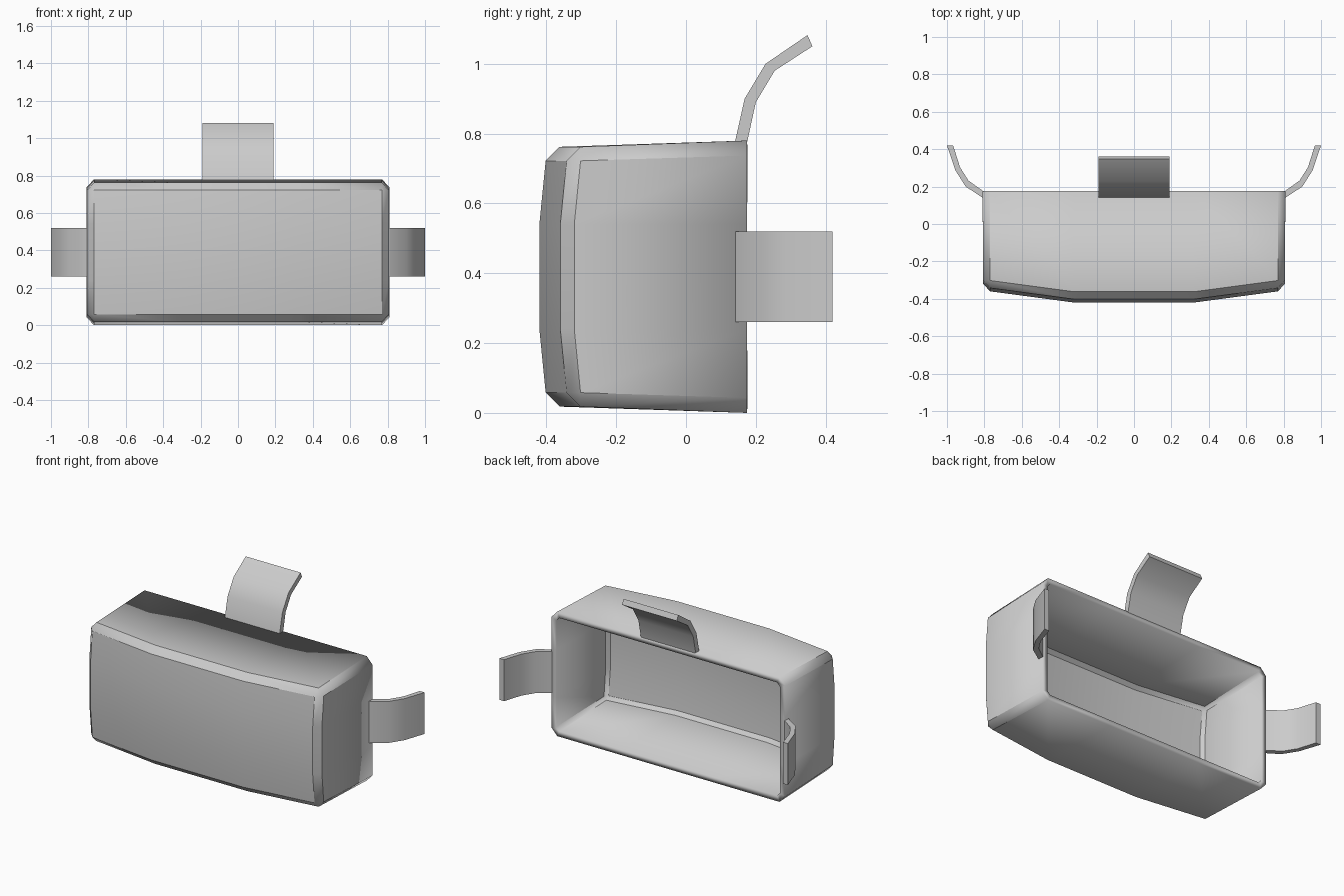
import bpy, bmesh
from math import radians

if "Cube" in bpy.data.objects:
    bpy.data.objects.remove(bpy.data.objects["Cube"])


def finish(name, bm):
    mesh = bpy.data.meshes.new(name)
    bm.to_mesh(mesh)
    bm.free()
    obj = bpy.data.objects.new(name, mesh)
    bpy.context.collection.objects.link(obj)
    return obj


def smooth(obj):
    bpy.ops.object.select_all(action='DESELECT')
    obj.select_set(True)
    bpy.context.view_layer.objects.active = obj
    bpy.ops.object.shade_smooth_by_angle(angle=radians(35))


# Visor shell: domed front grid, chamfer ring, open back, solid walls
def visor_shell():
    bm = bmesh.new()
    xs = [-0.77, -0.32, 0.32, 0.77]
    zs = [0.058, 0.24, 0.54, 0.722]
    zb = [0.043, 0.24, 0.54, 0.737]

    def front_y(i, j):
        return -0.42 + 0.06 * (i in (0, 3)) + 0.018 * (j in (0, 3))

    grid = [[bm.verts.new((xs[i], front_y(i, j), zs[j])) for j in range(4)]
            for i in range(4)]
    for i in range(3):
        for j in range(3):
            bm.faces.new((grid[i][j], grid[i + 1][j],
                          grid[i + 1][j + 1], grid[i][j + 1]))

    # perimeter walk: grid column, row and the side each point belongs to
    walk = [(i, 0, 'bottom') for i in range(4)]
    walk += [(3, j, 'right') for j in range(4)]
    walk += [(i, 3, 'top') for i in (3, 2, 1, 0)]
    walk += [(0, j, 'left') for j in (3, 2, 1, 0)]
    inner, ring, rim = [], [], []
    for i, j, side in walk:
        y = front_y(i, j) + 0.04
        if side in ('bottom', 'top'):
            a = (xs[i], y, 0.018 if side == 'bottom' else 0.762)
            b = (xs[i], 0.175, 0.0 if side == 'bottom' else 0.78)
        else:
            s = 1 if side == 'right' else -1
            a = (s * 0.806, y, zs[j])
            b = (s * 0.81, 0.175, zb[j])
        inner.append(grid[i][j])
        ring.append(bm.verts.new(a))
        rim.append(bm.verts.new(b))
    for k in range(16):
        n = (k + 1) % 16
        chamfer = [inner[k], inner[n], ring[n], ring[k]]
        if inner[k] == inner[n]:
            chamfer.pop(1)
        bm.faces.new(chamfer)
        bm.faces.new((ring[k], ring[n], rim[n], rim[k]))
    back = bm.faces.new(rim)
    bmesh.ops.recalc_face_normals(bm, faces=bm.faces[:])
    bmesh.ops.delete(bm, geom=[back], context='FACES_ONLY')
    obj = finish("visor_shell", bm)
    mod = obj.modifiers.new("walls", 'SOLIDIFY')
    mod.thickness = 0.035
    mod.offset = -1
    mod.use_even_offset = True
    smooth(obj)


# Strap stub: curved band from two edge profiles swept between lo and hi
def strap(name, outer, inner, lo, hi, place):
    bm = bmesh.new()
    a, b = [[[bm.verts.new(place(u, v, w)) for u, v in side]
             for side in (outer, inner)] for w in (lo, hi)]
    n = len(outer)
    for k in range(n - 1):
        for s in (a, b):
            bm.faces.new((s[0][k], s[0][k + 1], s[1][k + 1], s[1][k]))
        for e in (0, 1):
            bm.faces.new((a[e][k], a[e][k + 1], b[e][k + 1], b[e][k]))
    for k in (0, n - 1):
        bm.faces.new((a[0][k], a[1][k], b[1][k], b[0][k]))
    bmesh.ops.recalc_face_normals(bm, faces=bm.faces[:])
    smooth(finish(name, bm))


visor_shell()

# Top strap, profile in (y, z)
strap("top_strap",
      [(0.14, 0.775), (0.168, 0.90), (0.228, 1.0), (0.348, 1.082)],
      [(0.175, 0.775), (0.20, 0.89), (0.254, 0.98), (0.362, 1.05)],
      -0.19, 0.19, lambda u, v, w: (w, u, v))

# Side straps, profile in (x, y)
for label, s in (("left", -1), ("right", 1)):
    strap(label + "_strap",
          [(0.805, 0.138), (0.90, 0.20), (0.955, 0.287), (1.0, 0.42)],
          [(0.805, 0.175), (0.885, 0.232), (0.93, 0.303), (0.967, 0.42)],
          0.26, 0.52, lambda u, v, w, s=s: (s * u, v, w))
